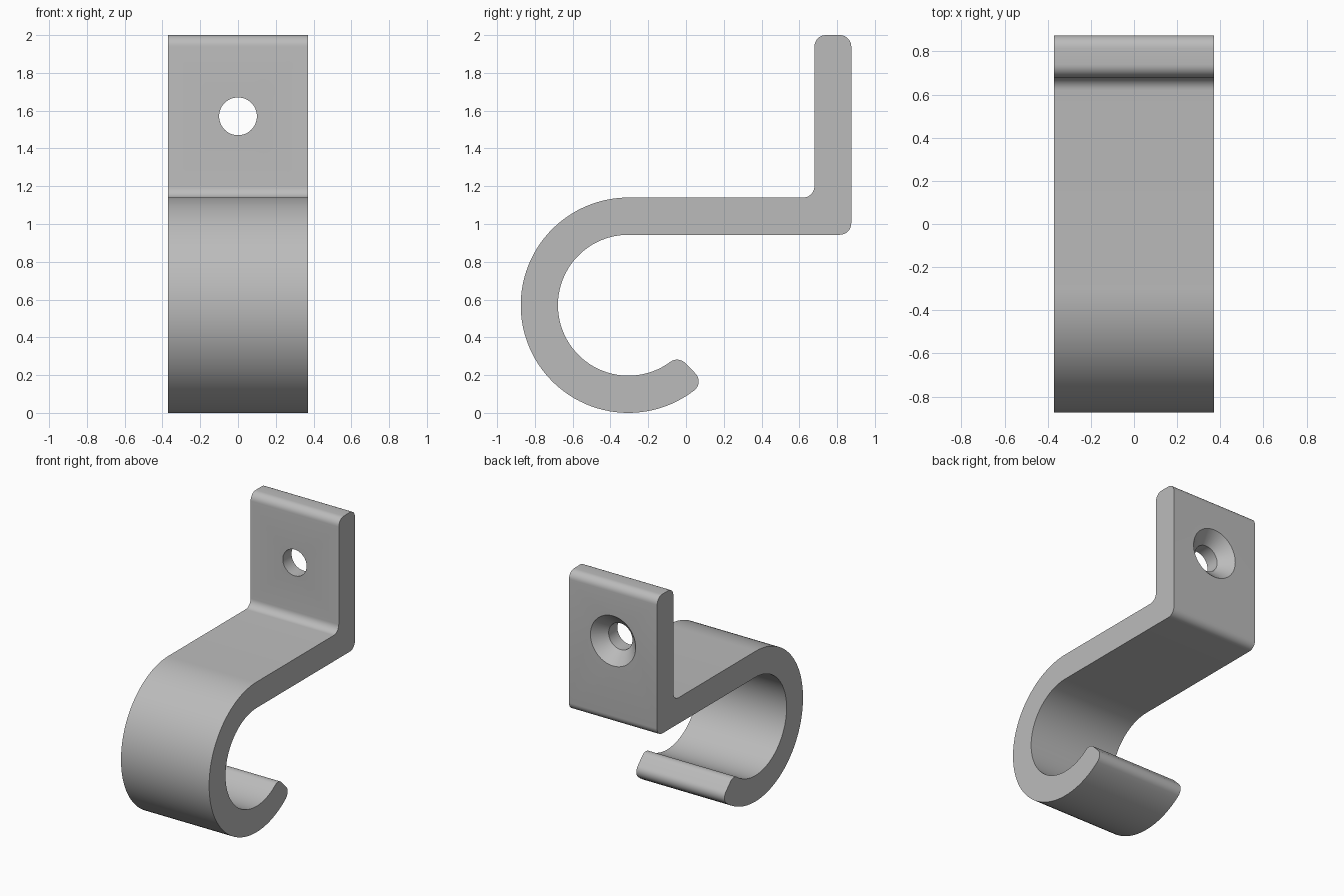
import bpy, bmesh, math
from math import sin, cos, asin, radians
from mathutils import Matrix

if "Cube" in bpy.data.objects:
    bpy.data.objects.remove(bpy.data.objects["Cube"])

HALF_W = 0.37            # half width along x
CY, CZ = -0.305, 0.57    # hook centre
RO, RI = 0.57, 0.373     # hook outer and inner radius
F = 0.06                 # edge rounding
TIP = -45.5              # hook end angle
BACK, FRONT = 0.875, 0.68
SHELF_TOP, SHELF_LOW = 2 * RO, CZ + RI


def arc(cy, cz, r, a0, a1, n):
    angles = [radians(a0 + (a1 - a0) * i / n) for i in range(n + 1)]
    return [(cy + r * cos(a), cz + r * sin(a)) for a in angles]


def mesh_object(name, bm):
    bmesh.ops.recalc_face_normals(bm, faces=bm.faces)
    me = bpy.data.meshes.new(name)
    bm.to_mesh(me)
    bm.free()
    ob = bpy.data.objects.new(name, me)
    bpy.context.collection.objects.link(ob)
    return ob


# Side profile: wall plate, shelf and curled hook
out_off = math.degrees(asin(F / (RO - F)))
in_off = math.degrees(asin(F / (RI + F)))
ao, ai = TIP - out_off, TIP - in_off
profile = arc(BACK - F, SHELF_LOW + F, F, -90, 0, 8)
profile += arc(BACK - F, 2 - F, F, 0, 90, 8)
profile += arc(FRONT + F, 2 - F, F, 90, 180, 8)
profile += arc(FRONT - F, SHELF_TOP + F, F, 0, -90, 8)
profile += arc(CY, CZ, RO, 90, 360 + ao, 64)
profile += arc(CY + (RO - F) * cos(radians(ao)), CZ + (RO - F) * sin(radians(ao)),
               F, ao, TIP + 90, 8)[1:]
profile += arc(CY + (RI + F) * cos(radians(ai)), CZ + (RI + F) * sin(radians(ai)),
               F, TIP + 90, ai + 180, 8)
profile += arc(CY, CZ, RI, 360 + ai, 90, 56)[1:]

bm = bmesh.new()
side = bm.faces.new([bm.verts.new((-HALF_W, y, z)) for y, z in profile])
ext = bmesh.ops.extrude_face_region(bm, geom=[side])
verts = [g for g in ext["geom"] if isinstance(g, bmesh.types.BMVert)]
bmesh.ops.translate(bm, verts=verts, vec=(2 * HALF_W, 0, 0))
hook = mesh_object("wall_hook", bm)

# Countersunk screw hole cutter, revolved around the y axis
bm = bmesh.new()
rings = []
for y, r in [(FRONT - 0.1, 0.1), (BACK - 0.09, 0.1), (BACK + 0.01, 0.2)]:
    ring = bmesh.ops.create_circle(
        bm, segments=48, radius=r,
        matrix=Matrix.Translation((0, y, 1.57)) @ Matrix.Rotation(radians(90), 4, "X"))
    rings.append(ring["verts"])
for a, b in zip(rings, rings[1:]):
    for i in range(48):
        j = (i + 1) % 48
        bm.faces.new((a[i], a[j], b[j], b[i]))
bm.faces.new(rings[0])
bm.faces.new(rings[-1])
cutter = mesh_object("screw_hole_cutter", bm)
cutter.hide_render = True
cutter.hide_set(True)

cut = hook.modifiers.new("screw_hole", "BOOLEAN")
cut.operation = "DIFFERENCE"
cut.solver = "EXACT"
cut.object = cutter

# Plain grey finish
grey = bpy.data.materials.new("grey")
grey.diffuse_color = (0.5, 0.5, 0.5, 1)
grey.use_nodes = True
grey.node_tree.nodes["Principled BSDF"].inputs["Base Color"].default_value = grey.diffuse_color
hook.data.materials.append(grey)

bpy.context.view_layer.objects.active = hook
hook.select_set(True)
bpy.ops.object.modifier_apply(modifier="screw_hole")
bpy.data.objects.remove(cutter)
bpy.ops.object.shade_smooth_by_angle(angle=radians(30))
